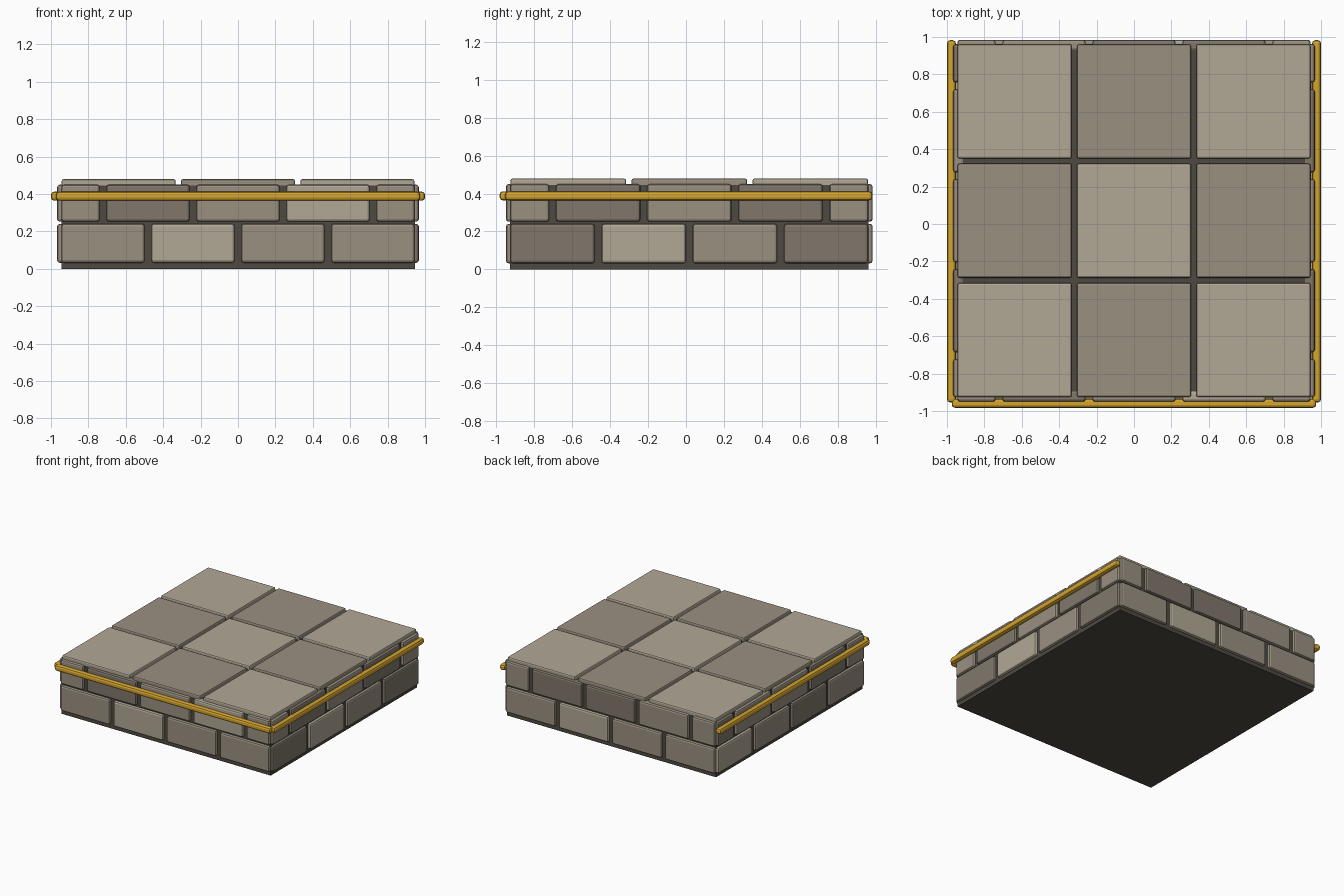
import bpy
from mathutils import Vector

if "Cube" in bpy.data.objects:
    bpy.data.objects.remove(bpy.data.objects["Cube"])

CY = 0.0175          # masonry is offset in y because the back has no trim
PERIOD = 0.481       # brick spacing
GAP = 0.036          # mortar joint


def material(name, rgb):
    m = bpy.data.materials.new(name)
    m.diffuse_color = (*[(c / 255) ** 2.2 for c in rgb], 1)
    m.use_nodes = True
    m.node_tree.nodes["Principled BSDF"].inputs["Base Color"].default_value = m.diffuse_color
    return m


LIGHT = material("light_stone", (176, 167, 149))
MID = material("mid_stone", (153, 143, 128))
DARK = material("dark_stone", (128, 119, 107))
MORTAR = material("mortar", (80, 75, 67))
GOLD = material("gold", (212, 164, 50))
SHADES = {"L": LIGHT, "M": MID, "D": DARK}


def box(name, lo, hi, mat, bevel=0.0, segments=2):
    lo, hi = Vector(lo), Vector(hi)
    bpy.ops.mesh.primitive_cube_add(size=1, location=(lo + hi) / 2)
    ob = bpy.context.object
    ob.name = name
    ob.scale = hi - lo
    bpy.ops.object.transform_apply(location=False, rotation=False, scale=True)
    ob.data.materials.append(mat)
    if bevel:
        mod = ob.modifiers.new("bevel", "BEVEL")
        mod.width = bevel
        mod.segments = segments
    return ob


# Mortar core
box("mortar_core", (-0.945, CY - 0.945, 0), (0.945, CY + 0.945, 0.446), MORTAR)

# Brick courses: spans along the wall for the lower and the staggered upper row
END = 2 * PERIOD - GAP / 2
lower = [((i - 2) * PERIOD + GAP / 2, (i - 1) * PERIOD - GAP / 2) for i in range(4)]
joints = [(i - 1.5) * PERIOD for i in range(4)]
starts = [-END] + [j + GAP / 2 for j in joints]
ends = [j - GAP / 2 for j in joints] + [END]
courses = [("lower", lower, 0.032, 0.24), ("upper", list(zip(starts, ends)), 0.252, 0.45)]

# Shade pattern per wall, read along +x or +y
walls = {
    "front": ("MLMM", "MDMLM"),
    "right": ("DLMD", "MDMDM"),
    "back": ("MMLM", "MMDDM"),
    "left": ("MDML", "MDMMD"),
}
for wall, patterns in walls.items():
    sign = 1 if wall in ("back", "right") else -1
    n0, n1 = sorted((sign * 0.91, sign * 0.967))
    for (course, spans, z0, z1), pattern in zip(courses, patterns):
        for i, ((a, b), shade) in enumerate(zip(spans, pattern)):
            if wall in ("front", "back"):
                lo, hi = (a, CY + n0, z0), (b, CY + n1, z1)
            else:
                lo, hi = (n0, CY + a, z0), (n1, CY + b, z1)
            box(f"{wall}_{course}_brick_{i + 1}", lo, hi, SHADES[shade], 0.014)

# Checkered floor tiles
for r in range(3):
    for c in range(3):
        x, y = (c - 1) * 0.638, CY + (r - 1) * 0.638
        h = 0.305
        box(f"floor_tile_{r + 1}_{c + 1}", (x - h, y - h, 0.43), (x + h, y + h, 0.479),
            LIGHT if (r + c) % 2 == 0 else MID, 0.010)

# Gold trim on the front and both sides
Z0, Z1 = 0.364, 0.412
box("front_trim", (-0.974, -0.9825, Z0), (0.974, -0.934, Z1), GOLD, 0.016)
for name, s in (("left_trim", -1), ("right_trim", 1)):
    x0, x1 = sorted((s * 0.952, s * 1.0))
    box(name, (x0, -0.954, Z0), (x1, 0.9825, Z1), GOLD, 0.016)
